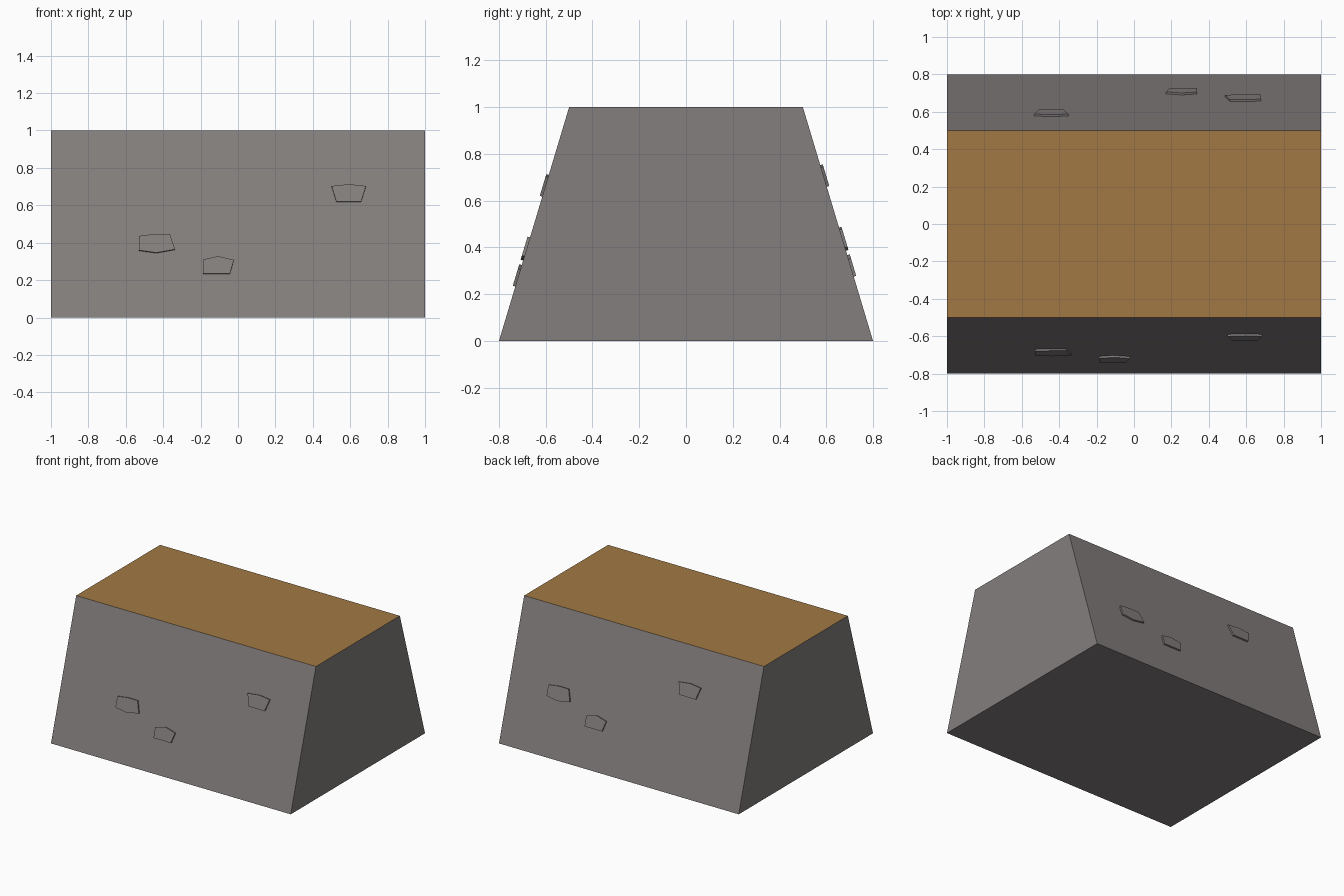
import bpy, bmesh
from mathutils import Vector

if "Cube" in bpy.data.objects:
    bpy.data.objects.remove(bpy.data.objects["Cube"])


def material(name, rgb):
    m = bpy.data.materials.new(name)
    m.diffuse_color = (*rgb, 1)
    m.use_nodes = True
    m.node_tree.nodes["Principled BSDF"].inputs["Base Color"].default_value = m.diffuse_color
    return m


grey = material("stone grey", (0.228, 0.21, 0.205))
brown = material("earth brown", (0.36, 0.19, 0.057))


def prism(name, base, offset, mats):
    """Extrude a planar outline by an offset vector."""
    bm = bmesh.new()
    face = bm.faces.new([bm.verts.new(p) for p in base])
    ext = bmesh.ops.extrude_face_region(bm, geom=[face], use_keep_orig=True)
    moved = [v for v in ext["geom"] if isinstance(v, bmesh.types.BMVert)]
    bmesh.ops.translate(bm, verts=moved, vec=offset)
    bmesh.ops.recalc_face_normals(bm, faces=bm.faces)
    bm.normal_update()
    # the face pointing straight up takes the last material
    for f in bm.faces:
        f.material_index = len(mats) - 1 if f.normal.z > 0.99 else 0
    me = bpy.data.meshes.new(name)
    bm.to_mesh(me)
    bm.free()
    for m in mats:
        me.materials.append(m)
    ob = bpy.data.objects.new(name, me)
    bpy.context.collection.objects.link(ob)
    return ob


# Rampart body: trapezoid section along x
section = [(-0.8, 0), (0.8, 0), (0.5, 1), (-0.5, 1)]
prism("wall_body", [(-1, y, z) for y, z in section], Vector((2, 0, 0)), [grey, brown])

# Raised stones: outlines as seen from the front (x, z)
stones = [
    [(-0.53, 0.357), (-0.53, 0.433), (-0.45, 0.443), (-0.364, 0.443), (-0.337, 0.362), (-0.435, 0.344)],
    [(-0.187, 0.233), (-0.187, 0.307), (-0.107, 0.325), (-0.022, 0.305), (-0.043, 0.233)],
    [(0.50, 0.70), (0.594, 0.71), (0.684, 0.70), (0.658, 0.617), (0.526, 0.617)],
]
THICK = 0.011

# Front stones, and the same set turned round and shifted on the back
for side, sign, dx, dz in (("front", 1, 0, 0), ("back", -1, 0.15, 0.042)):
    normal = Vector((0, -sign, 0.3)).normalized()
    for i, outline in enumerate(stones):
        base = []
        for x, z in outline:
            h = z + dz
            # start slightly inside the sloped wall
            base.append(Vector((sign * x + dx, -sign * (0.8 - 0.3 * h), h)) - normal * 0.01)
        prism(f"{side}_stone_{i + 1}", base, normal * (THICK + 0.01), [grey])
